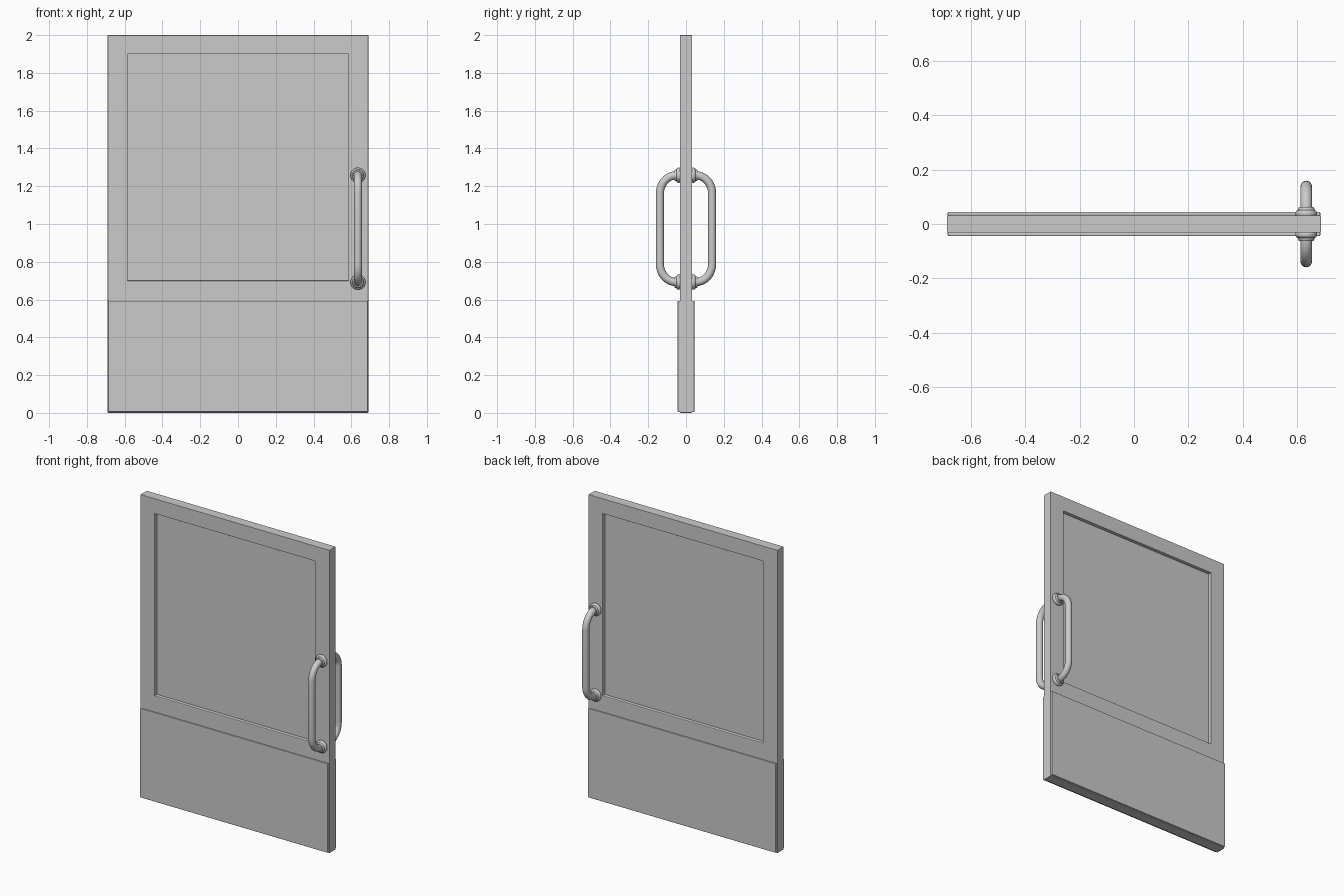
import bpy, bmesh, math
from mathutils import Matrix

if "Cube" in bpy.data.objects:
    bpy.data.objects.remove(bpy.data.objects["Cube"])

W, H, T = 0.69, 2.0, 0.032          # half width, height, half thickness
HX, Z0, Z1 = 0.635, 0.692, 1.258    # handle position and mount heights


def finish(bm, name, bevel=0.0):
    bmesh.ops.recalc_face_normals(bm, faces=bm.faces)
    me = bpy.data.meshes.new(name)
    bm.to_mesh(me)
    bm.free()
    ob = bpy.data.objects.new(name, me)
    bpy.context.collection.objects.link(ob)
    if bevel:
        m = ob.modifiers.new("bevel", 'BEVEL')
        m.width, m.segments = bevel, 2
        m.limit_method = 'ANGLE'
    return ob


def box(name, x0, x1, y0, y1, z0, z1, bevel=0.0):
    bm = bmesh.new()
    bmesh.ops.create_cube(bm, size=1)
    bmesh.ops.scale(bm, vec=(x1 - x0, y1 - y0, z1 - z0), verts=bm.verts)
    bmesh.ops.translate(bm, vec=((x0 + x1) / 2, (y0 + y1) / 2, (z0 + z1) / 2), verts=bm.verts)
    return finish(bm, name, bevel)


def smooth(ob):
    bpy.ops.object.select_all(action='DESELECT')
    ob.select_set(True)
    bpy.context.view_layer.objects.active = ob
    bpy.ops.object.shade_smooth_by_angle(angle=math.radians(35))


# Door frame: a rectangular ring around the window opening
def frame():
    bm = bmesh.new()
    outer = [(-W, 0), (W, 0), (W, H), (-W, H)]
    inner = [(-0.585, 0.7), (0.585, 0.7), (0.585, 1.9), (-0.585, 1.9)]
    rings = [[bm.verts.new((x, y, z)) for x, z in pts]
             for pts, y in ((outer, -T), (outer, T), (inner, T), (inner, -T))]
    for a, b in zip(rings, rings[1:] + rings[:1]):
        for i in range(4):
            j = (i + 1) % 4
            bm.faces.new((a[i], a[j], b[j], b[i]))
    return finish(bm, "door_frame", 0.004)


frame()
box("window_panel", -0.59, 0.59, -0.01, 0.01, 0.695, 1.905)


# Rounded grip running out from the door, up and back in
def handle(s, label):
    reach, root, rz = 0.138, 0.05, 0.095
    n = 8
    arc = [(math.sin(k / n * math.pi / 2), 1 - math.cos(k / n * math.pi / 2)) for k in range(n + 1)]
    low = [(root + (reach - root) * a, Z0 + rz * b) for a, b in arc]
    path = [(T, Z0)] + low
    path += [(y, Z0 + Z1 - z) for y, z in reversed(path)]
    cu = bpy.data.curves.new("grip", 'CURVE')
    cu.dimensions = '3D'
    cu.bevel_depth, cu.bevel_resolution = 0.0215, 6
    sp = cu.splines.new('POLY')
    sp.points.add(len(path) - 1)
    for p, (y, z) in zip(sp.points, path):
        p.co = (HX, s * y, z, 1)
    ob = bpy.data.objects.new(label + "_handle", cu)
    bpy.context.collection.objects.link(ob)
    bpy.ops.object.select_all(action='DESELECT')
    ob.select_set(True)
    bpy.context.view_layer.objects.active = ob
    bpy.ops.object.convert(target='MESH')
    smooth(bpy.context.view_layer.objects.active)


# Round mounting collar turned about the y axis
def collar(s, z, name):
    prof = [(0, 0.028), (0.036, 0.028), (0.040, 0.034), (0.040, 0.043), (0.036, 0.049),
            (0.031, 0.051), (0.030, 0.057), (0.027, 0.062), (0, 0.062)]
    bm = bmesh.new()
    vs = [bm.verts.new((r, s * y, 0)) for r, y in prof]
    es = [bm.edges.new(p) for p in zip(vs, vs[1:])]
    bmesh.ops.spin(bm, geom=vs + es, cent=(0, 0, 0), axis=(0, 1, 0),
                   angle=2 * math.pi, steps=32, use_duplicate=False)
    bmesh.ops.remove_doubles(bm, verts=bm.verts, dist=1e-5)
    bmesh.ops.transform(bm, matrix=Matrix.Translation((HX, 0, z)), verts=bm.verts)
    smooth(finish(bm, name))


# Kick plates, handles and collars on both faces
for s, label in ((-1, "front"), (1, "back")):
    y = sorted((s * 0.030, s * 0.045))
    box(label + "_kick_plate", -0.687, 0.687, y[0], y[1], 0.006, 0.593, 0.005)
    handle(s, label)
    collar(s, Z0, label + "_lower_collar")
    collar(s, Z1, label + "_upper_collar")
